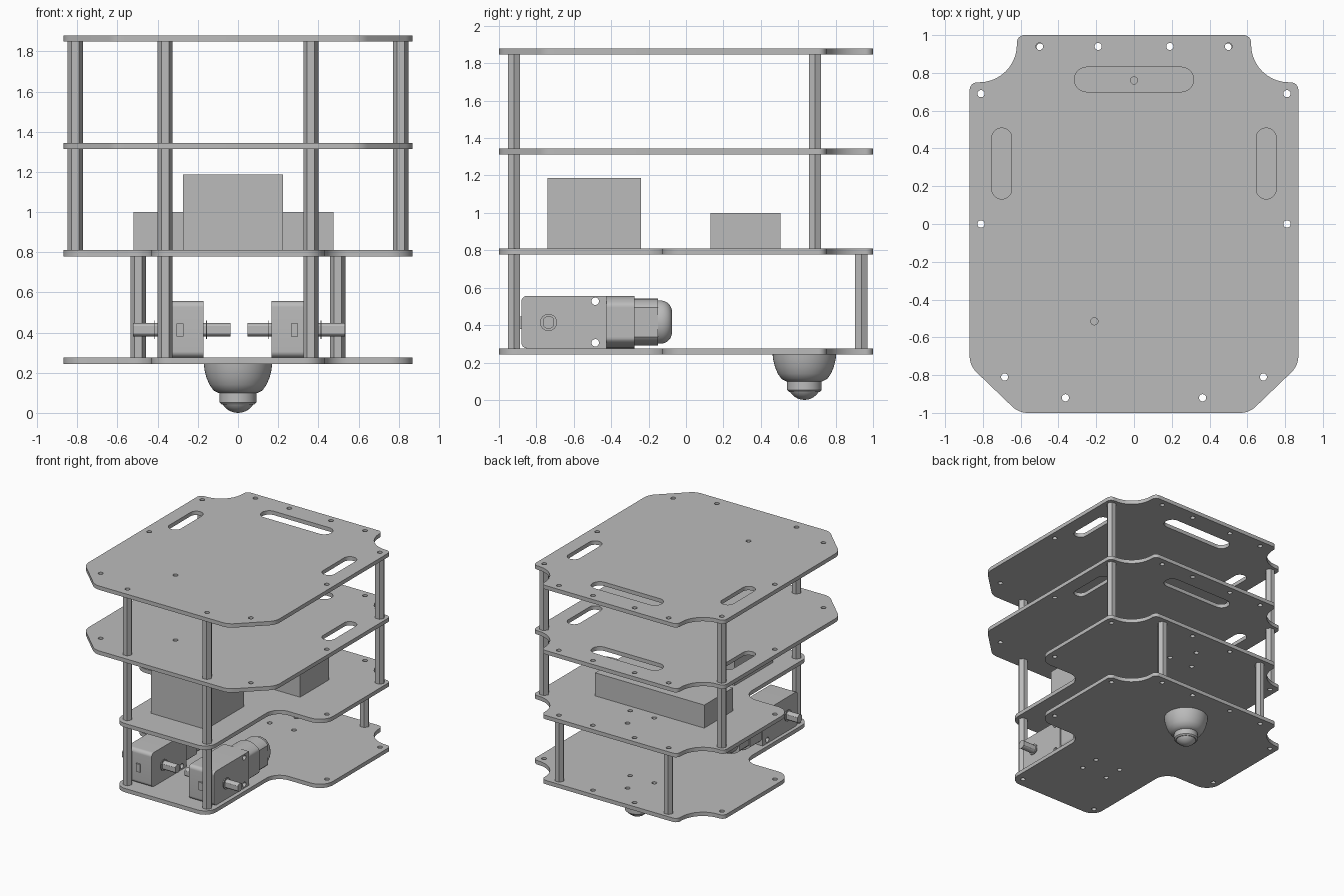
import bpy, bmesh, math
from mathutils import Matrix, Vector

cube = bpy.data.objects.get("Cube")
if cube:
    bpy.data.objects.remove(cube, do_unlink=True)

grey = bpy.data.materials.new("plain_grey")
grey.use_nodes = True
grey.diffuse_color = (0.5, 0.5, 0.5, 1)
grey.node_tree.nodes["Principled BSDF"].inputs["Base Color"].default_value = (0.5, 0.5, 0.5, 1)

# Axis frames for extrusions: profile plane and direction
ALONG_Z = Matrix.Identity(4)
ALONG_X = Matrix(((0, 0, 1, 0), (1, 0, 0, 0), (0, 1, 0, 0), (0, 0, 0, 1)))
ALONG_Y = Matrix(((1, 0, 0, 0), (0, 0, 1, 0), (0, 1, 0, 0), (0, 0, 0, 1)))


def finish(name, bm):
    bmesh.ops.remove_doubles(bm, verts=bm.verts, dist=1e-5)
    bmesh.ops.recalc_face_normals(bm, faces=bm.faces)
    mesh = bpy.data.meshes.new(name)
    bm.to_mesh(mesh)
    bm.free()
    mesh.materials.clear()
    mesh.materials.append(grey)
    for p in mesh.polygons:
        p.material_index = 0
        p.use_smooth = True
    mesh.set_sharp_from_angle(angle=math.radians(30))
    obj = bpy.data.objects.new(name, mesh)
    bpy.context.collection.objects.link(obj)
    return obj


def extrude(name, loops, a, b, frame=ALONG_Z):
    """Fill an outline, leaving later loops as holes, between a and b."""
    cu = bpy.data.curves.new(name + "_profile", "CURVE")
    cu.dimensions, cu.fill_mode = "2D", "BOTH"
    cu.extrude = (b - a) / 2
    for loop in loops:
        s = cu.splines.new("POLY")
        s.points.add(len(loop) - 1)
        for pt, (x, y) in zip(s.points, loop):
            pt.co = (x, y, 0, 1)
        s.use_cyclic_u = True
    tmp = bpy.data.objects.new(name + "_profile", cu)
    bpy.context.collection.objects.link(tmp)
    dg = bpy.context.evaluated_depsgraph_get()
    mesh = bpy.data.meshes.new_from_object(tmp.evaluated_get(dg))
    bm = bmesh.new()
    bm.from_mesh(mesh)
    bm.transform(frame @ Matrix.Translation((0, 0, (a + b) / 2)))
    bpy.data.objects.remove(tmp, do_unlink=True)
    bpy.data.curves.remove(cu)
    bpy.data.meshes.remove(mesh)
    return finish(name, bm)


def lathe(name, profile, matrix):
    """Spin (radius, height) points around local z."""
    bm = bmesh.new()
    vs = [bm.verts.new((r, 0, h)) for r, h in profile]
    es = [bm.edges.new(p) for p in zip(vs, vs[1:])]
    bmesh.ops.spin(bm, geom=vs + es, cent=(0, 0, 0), axis=(0, 0, 1),
                   angle=math.tau, steps=48)
    bm.transform(matrix)
    return finish(name, bm)


def circle(x, y, r, n=24):
    return [(x + r * math.cos(math.tau * i / n), y + r * math.sin(math.tau * i / n))
            for i in range(n)]


def clipped(x, y, r, half):
    """Circle with two flat sides."""
    return [(min(max(px, x - half), x + half), py) for px, py in circle(x, y, r, 64)]


def rounded(corners, n=10):
    """Round each (x, y, radius) corner with a tangent arc."""
    out = []
    for i, (x, y, r) in enumerate(corners):
        p = Vector((x, y))
        u = (Vector(corners[i - 1][:2]) - p).normalized()
        v = (Vector(corners[(i + 1) % len(corners)][:2]) - p).normalized()
        half = u.angle(v) / 2
        if r == 0:
            out.append((x, y))
            continue
        c = p + (u + v).normalized() * (r / math.sin(half))
        start = p + u * (r / math.tan(half)) - c
        end = p + v * (r / math.tan(half)) - c
        sweep = math.atan2(start.x * end.y - start.y * end.x, start.dot(end))
        for k in range(n + 1):
            q = c + Matrix.Rotation(sweep * k / n, 2) @ start
            out.append((q.x, q.y))
    return out


def slot(x, y, w, h):
    r = min(w, h) / 2 - 0.001
    a, b = w / 2, h / 2
    return rounded([(x - a, y - b, r), (x + a, y - b, r), (x + a, y + b, r), (x - a, y + b, r)])


def symmetric(half):
    return rounded(half + [(-x, y, r) for x, y, r in reversed(half)])


def pair(x, y):
    return [(x, y), (-x, y)]


# Plates
BORE = 0.019
back = [(0.62, 1, 0.04), (0.62, 0.75, 0.2), (0.87, 0.75, 0.04)]
upper_outline = symmetric(back + [(0.87, -0.75, 0.12), (0.61, -1, 0.12)])
lower_outline = symmetric(back + [(0.87, -0.125, 0.12), (0.43, -0.125, 0.12), (0.43, -1, 0.1)])
shared = (pair(0.5, 0.94) + pair(0.19, 0.94) + pair(0.81, 0.69)
          + pair(0.81, 0) + pair(0.363, -0.92))
upper_holes = shared + pair(0.685, -0.81) + [(-0.21, -0.515)]
lower_holes = shared + pair(0.11, 0.57) + [(0, 0.76)]
motor_holes = pair(0.12, -0.32) + pair(0.12, -0.48)
slots = [slot(0, 0.765, 0.63, 0.13), slot(0.7, 0.32, 0.105, 0.375), slot(-0.7, 0.32, 0.105, 0.375)]


def drill(points):
    return [circle(x, y, BORE) for x, y in points]


extrude("bottom_plate", [lower_outline] + drill(lower_holes + motor_holes), 0.243, 0.275)
extrude("second_plate", [lower_outline] + drill(lower_holes), 0.778, 0.81)
extrude("third_plate", [upper_outline] + slots + drill(upper_holes), 1.313, 1.345)
extrude("top_plate", [upper_outline] + slots + drill(upper_holes), 1.848, 1.88)

# Hollow hexagonal standoffs
levels = [(0.275, 0.778), (0.81, 1.313), (1.345, 1.848)]
posts = [("front", pair(0.363, -0.92), levels), ("side", pair(0.81, 0.69), levels[1:]),
         ("back", pair(0.497, 0.937), levels[:1])]
for label, spots, spans in posts:
    for x, y in spots:
        for a, b in spans:
            extrude(label + "_standoff", [circle(x, y, 0.038, 6), circle(x, y, BORE)], a, b)


# Boxes on the second plate
def box(name, x0, x1, y0, y1, z0, z1):
    return extrude(name, [[(x0, y0), (x1, y0), (x1, y1), (x0, y1)]], z0, z1)


box("front_box", -0.275, 0.225, -0.74, -0.24, 0.81, 1.187)
box("back_box", -0.52, 0.475, 0.13, 0.505, 0.81, 1.0)

# Gear motors: identical, not mirrored
for side, cx in (("right", -0.287), ("left", 0.283)):
    name = side + "_motor_"
    gearbox = rounded([(-0.88, 0.276, 0.03), (-0.425, 0.276, 0), (-0.425, 0.556, 0), (-0.88, 0.556, 0.03)])
    extrude(name + "gearbox", [gearbox, circle(-0.485, 0.305, 0.02), circle(-0.485, 0.527, 0.02)],
            cx - 0.115, cx + 0.115, ALONG_X)
    extrude(name + "collar", [clipped(cx, 0.416, 0.14, 0.104)], -0.425, -0.275, ALONG_Y)
    extrude(name + "can", [clipped(cx, 0.416, 0.125, 0.095)], -0.275, -0.15, ALONG_Y)
    cap = [(0.115, -0.15)] + [(0.055 + 0.06 * math.cos(t * math.pi / 16),
                               -0.135 + 0.06 * math.sin(t * math.pi / 16)) for t in range(9)]
    lathe(name + "end_cap", cap + [(0, -0.075)],
          Matrix.Translation((cx, 0, 0.416)) @ Matrix.Diagonal((0.8, 1, 1, 1)) @ ALONG_Y)
    extrude(name + "shaft", [clipped(-0.735, 0.414, 0.034, 0.028)], cx - 0.235, cx + 0.25, ALONG_X)
    for x in (cx - 0.13, cx + 0.13):
        extrude(name + "washer", [circle(-0.735, 0.414, 0.046)], x - 0.002, x + 0.002, ALONG_X)
    box(name + "front_tab", cx - 0.02, cx + 0.016, -0.892, -0.87, 0.38, 0.446)

# Ball caster under the back
at = Matrix.Translation((0, 0.633, 0))
bowl = [(0, 0.243), (0.17, 0.243), (0.167, 0.215), (0.157, 0.175), (0.142, 0.14),
        (0.122, 0.112), (0.098, 0.1), (0.092, 0.098), (0.092, 0.052), (0.082, 0.042), (0, 0.042)]
lathe("caster_housing", bowl, at)
ball = [(0.09 * math.sin(t * math.pi / 16), 0.09 - 0.09 * math.cos(t * math.pi / 16)) for t in range(9)]
lathe("caster_ball", ball, at)
